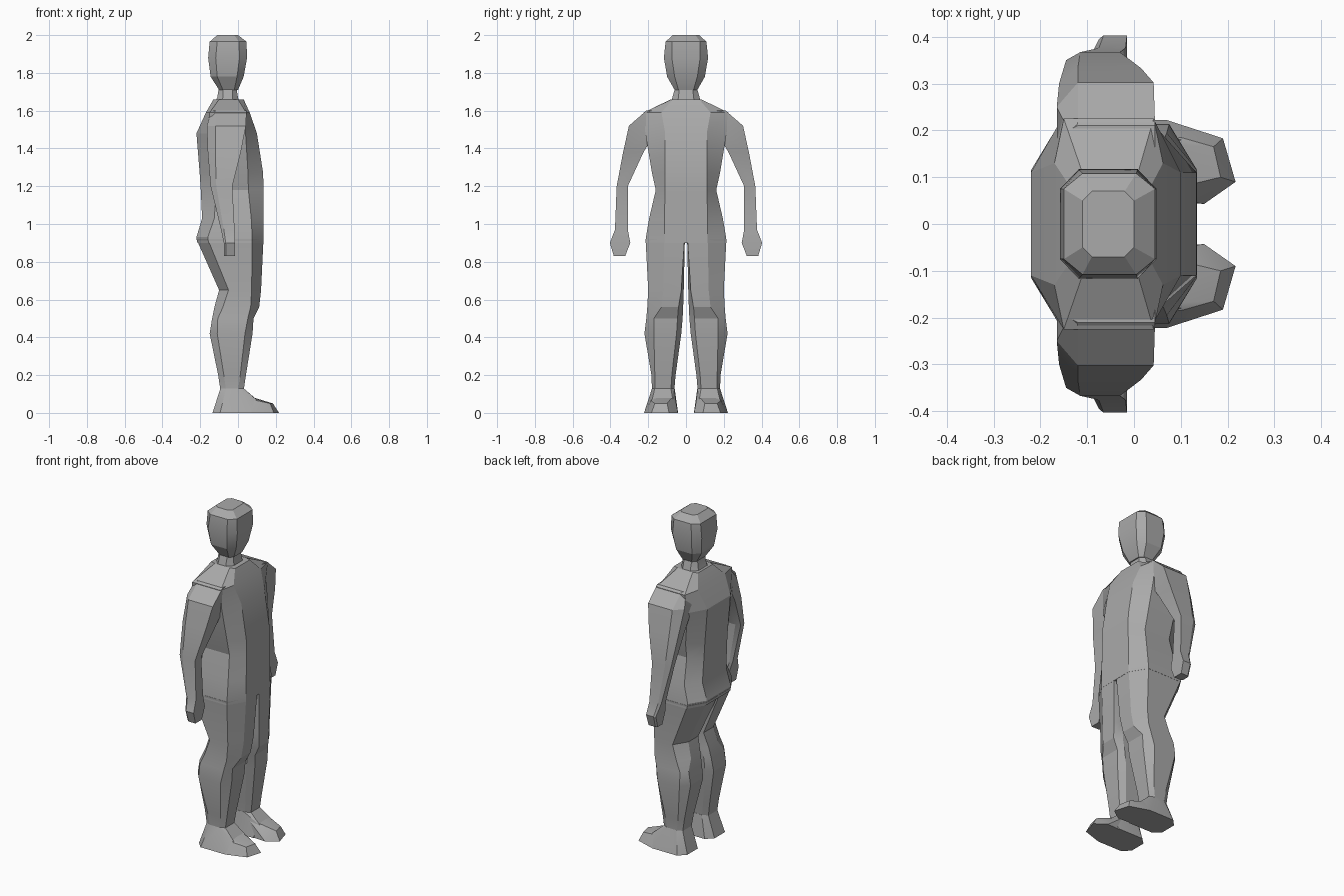
import bpy, bmesh, math

cube = bpy.data.objects.get("Cube")
if cube:
    bpy.data.objects.remove(cube, do_unlink=True)

GREY = (0.4, 0.4, 0.4, 1)
mat = bpy.data.materials.new("plain grey")
mat.use_nodes = True
mat.diffuse_color = GREY
mat.node_tree.nodes["Principled BSDF"].inputs["Base Color"].default_value = GREY


def finish(name, bm, mirror):
    bmesh.ops.remove_doubles(bm, verts=bm.verts[:], dist=0.0005)
    bmesh.ops.recalc_face_normals(bm, faces=bm.faces[:])
    mesh = bpy.data.meshes.new(name)
    bm.to_mesh(mesh)
    bm.free()
    mesh.materials.append(mat)
    obj = bpy.data.objects.new(name, mesh)
    bpy.context.collection.objects.link(obj)
    if mirror:
        mod = obj.modifiers.new("mirror", "MIRROR")
        mod.use_axis = (False, True, False)
        mod.use_clip = False
        mod.use_mirror_merge = False
    bpy.ops.object.select_all(action="DESELECT")
    obj.select_set(True)
    bpy.context.view_layer.objects.active = obj
    bpy.ops.object.shade_smooth_by_angle(angle=math.radians(20))
    return obj


def section(z, back, front, y0, y1, f0, f1, cut, square_front=False):
    """Eight-sided slice: f0..f1 is the flat panel, cut is the corner depth."""
    if square_front:
        nose = [(front, y0), (front, y0), (front, y1), (front, y1)]
    else:
        nose = [(front - cut, y0), (front, f0), (front, f1), (front - cut, y1)]
    tail = [(back + cut, y1), (back, f1), (back, f0), (back + cut, y0)]
    return [(x, y, z) for x, y in nose + tail]


def loft(name, sections, mirror=False):
    bm = bmesh.new()
    rings = [[bm.verts.new(p) for p in s] for s in sections]
    for a, b in zip(rings, rings[1:]):
        for i in range(len(a)):
            j = (i + 1) % len(a)
            bm.faces.new((a[i], a[j], b[j], b[i]))
    bm.faces.new(rings[0])
    bm.faces.new(rings[-1])
    return finish(name, bm, mirror)


def hull(name, points, mirror=False):
    bm = bmesh.new()
    for p in points:
        bm.verts.new(p)
    bmesh.ops.convex_hull(bm, input=bm.verts[:])
    bmesh.ops.dissolve_limit(bm, angle_limit=0.02, verts=bm.verts[:], edges=bm.edges[:])
    return finish(name, bm, mirror)


def even(z, back, front, half, panel, cut):
    return section(z, back, front, -half, half, -panel, panel, cut)


# Head and neck
loft("head", [even(*s) for s in (
    (1.71, -.10, .00, .06, .04, .02),
    (1.78, -.145, .03, .10, .06, .035),
    (1.88, -.158, .048, .117, .075, .04),
    (1.965, -.15, .045, .108, .075, .04),
    (2.0, -.11, .00, .07, .05, .02))])
loft("neck", [even(*s) for s in (
    (1.62, -.13, .01, .085, .05, .03),
    (1.67, -.11, .0, .072, .04, .03),
    (1.73, -.10, -.01, .055, .035, .02))])

# Torso from hips to collar
loft("torso", [even(*s) for s in (
    (.9, -.215, .135, .214, .115, .06),
    (.93, -.22, .135, .212, .115, .06),
    (1.03, -.19, .135, .195, .115, .065),
    (1.18, -.197, .135, .16, .11, .08),
    (1.27, -.203, .133, .18, .11, .08),
    (1.48, -.22, .10, .215, .11, .06),
    (1.59, -.17, .062, .225, .13, .02),
    (1.66, -.13, .03, .08, .07, .03))])

# Arms with hands
loft("arms", [section(*s, square_front=True) for s in (
    (1.60, -.14, .045, .12, .21, .13, .20, .02),
    (1.52, -.165, .042, .14, .302, .16, .25, .045),
    (1.38, -.16, .015, .225, .333, .24, .30, .04),
    (1.2, -.145, -.03, .308, .367, .315, .35, .03),
    (.97, -.09, -.018, .308, .376, .32, .365, .015),
    (.9, -.075, -.015, .295, .403, .305, .395, .01),
    (.83, -.073, -.017, .322, .382, .33, .375, .01))], mirror=True)

# Trouser legs
loft("legs", [section(*s) for s in (
    (.92, -.22, .135, .006, .214, .008, .115, .06),
    (.65, -.10, .122, .012, .20, .025, .12, .05),
    (.56, -.125, .112, .015, .205, .04, .13, .045),
    (.50, -.137, .082, .018, .21, .045, .17, .03),
    (.42, -.15, .077, .025, .22, .05, .17, .04),
    (.2, -.105, .042, .055, .183, .075, .165, .03),
    (.12, -.093, .03, .062, .18, .08, .165, .03))], mirror=True)

# Shoes: heel block and outward-turned toe wedge
hull("heels", section(.13, -.093, .03, .06, .18, .08, .165, .03)
     + section(0, -.135, .11, .042, .222, .08, .18, .04)
     + [(.1, .07, .07), (.1, .18, .068)], mirror=True)
hull("toes", [(.02, .06, .1), (.02, .17, .1), (.1, .07, .07), (.1, .185, .065),
              (.17, .165, .05), (.185, .1, .05), (.0, .05, 0), (.07, .222, 0),
              (.19, .183, 0), (.217, .09, 0), (.15, .043, 0)], mirror=True)
